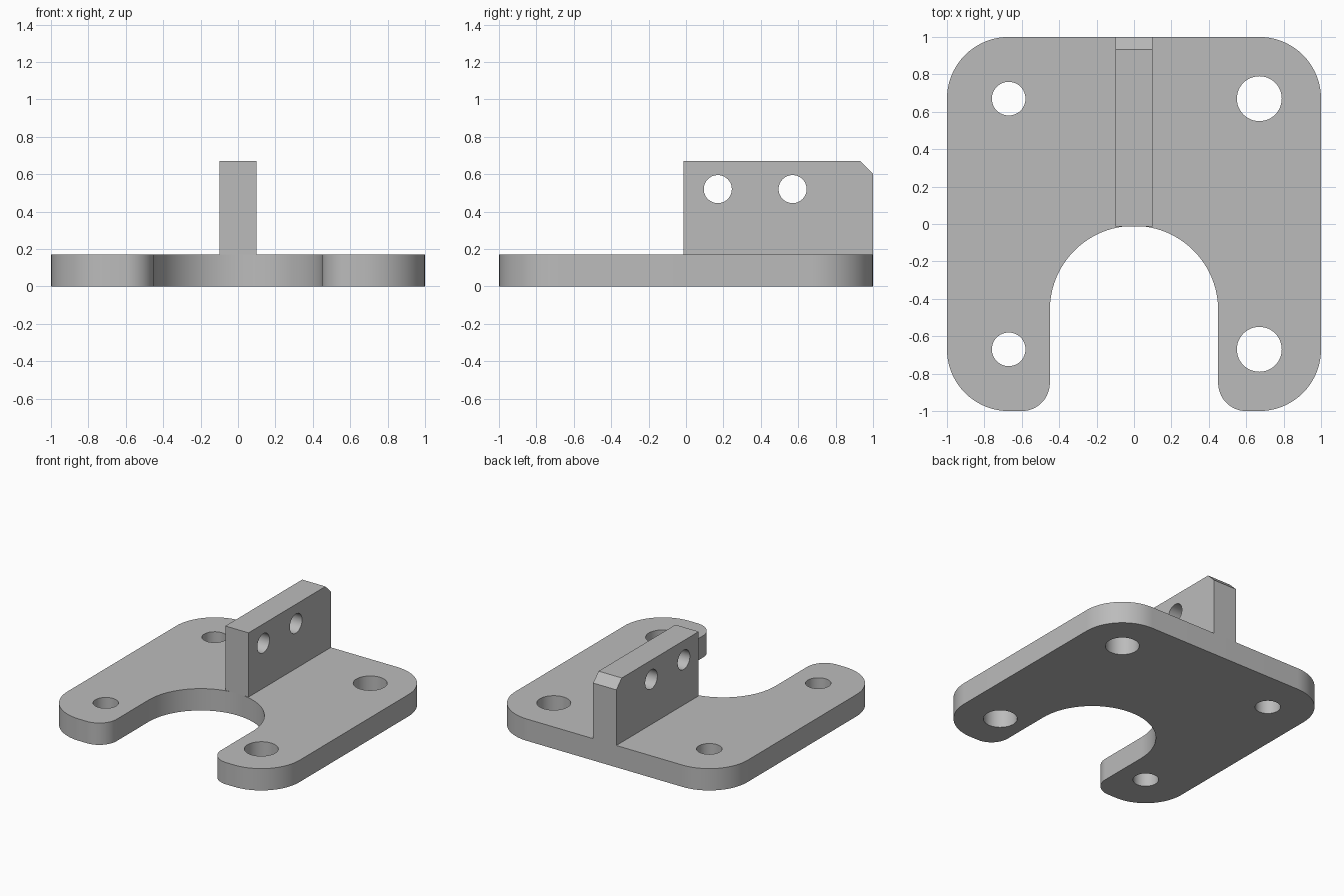
import bpy
import bmesh
from math import radians, cos, sin
from mathutils import Matrix, Vector

cube = bpy.data.objects.get("Cube")
if cube:
    bpy.data.objects.remove(cube, do_unlink=True)

grey = bpy.data.materials.new("plain grey")
grey.use_nodes = True
colour = (0.5, 0.5, 0.5, 1)
grey.diffuse_color = colour
grey.node_tree.nodes["Principled BSDF"].inputs["Base Color"].default_value = colour


def arc(cx, cy, r, start, end, steps=20):
    angles = [radians(start + (end - start) * i / steps) for i in range(steps + 1)]
    return [(cx + r * cos(a), cy + r * sin(a)) for a in angles]


def circle(cx, cy, r):
    return arc(cx, cy, r, 0, 360, 48)[:-1]


def extruded_part(name, loops, depth, matrix=Matrix()):
    """Fill an outline with holes, then give it thickness."""
    bm = bmesh.new()
    edges = []
    for loop in loops:
        verts = [bm.verts.new((u, v, 0)) for u, v in loop]
        edges += [bm.edges.new((a, b)) for a, b in zip(verts, verts[1:] + verts[:1])]
    bmesh.ops.triangle_fill(bm, edges=edges, use_beauty=True, normal=(0, 0, 1))
    grown = bmesh.ops.extrude_face_region(bm, geom=bm.faces[:], use_keep_orig=True)
    top = [g for g in grown["geom"] if isinstance(g, bmesh.types.BMVert)]
    bmesh.ops.translate(bm, verts=top, vec=Vector((0, 0, depth)))
    bmesh.ops.recalc_face_normals(bm, faces=bm.faces[:])
    bm.transform(matrix)
    mesh = bpy.data.meshes.new(name)
    bm.to_mesh(mesh)
    bm.free()
    mesh.materials.append(grey)
    obj = bpy.data.objects.new(name, mesh)
    bpy.context.collection.objects.link(obj)
    bpy.ops.object.select_all(action="DESELECT")
    obj.select_set(True)
    bpy.context.view_layer.objects.active = obj
    bpy.ops.object.shade_smooth_by_angle(angle=radians(30))
    return obj


# Base plate: rounded square with a round-ended slot open to the front
thick = 0.17
c, r = 0.67, 0.33
outline = (
    arc(c, -c, r, -90, 0) + arc(c, c, r, 0, 90)
    + arc(-c, c, r, 90, 180) + arc(-c, -c, r, 180, 270)
    + arc(-0.6, -0.85, 0.15, -90, 0)
    + arc(0, -0.46, 0.45, 180, 0, 48)
    + arc(0.6, -0.85, 0.15, 180, 270)
)
# Small holes on the right arm, large holes on the left
holes = [circle(x, y, size) for x, size in ((-c, 0.09), (c, 0.12)) for y in (-c, c)]
extruded_part("base_plate", [outline] + holes, thick)

# Upright rib: chamfered back corner and two cross holes
front, top, chamfer, half = -0.013, 0.67, 0.067, 0.1
profile = [(front, thick), (1, thick), (1, top - chamfer), (1 - chamfer, top), (front, top)]
cross_holes = [circle(y, 0.52, 0.075) for y in (0.17, 0.57)]
upright = Matrix(((0, 0, 1, -half), (1, 0, 0, 0), (0, 1, 0, 0), (0, 0, 0, 1)))
extruded_part("upright_rib", [profile] + cross_holes, 2 * half, upright)
